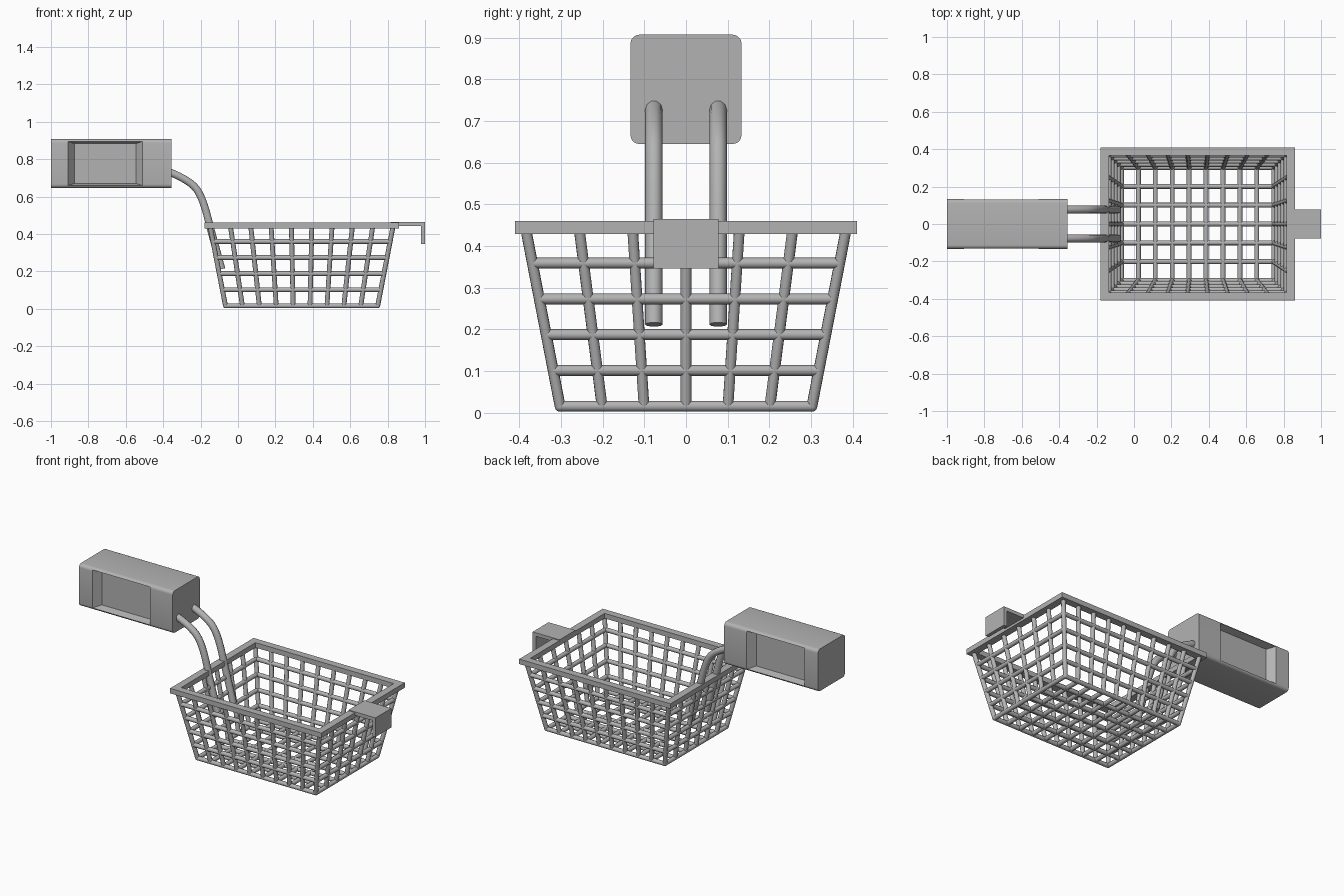
import bpy
import bmesh
from math import radians
from mathutils import Vector

cube = bpy.data.objects.get("Cube")
if cube:
    bpy.data.objects.remove(cube, do_unlink=True)

grey = bpy.data.materials.new("plain_grey")
grey.use_nodes = True
grey.diffuse_color = (0.45, 0.45, 0.45, 1)
grey.node_tree.nodes["Principled BSDF"].inputs["Base Color"].default_value = (0.45, 0.45, 0.45, 1)


def activate(obj):
    bpy.ops.object.select_all(action="DESELECT")
    obj.select_set(True)
    bpy.context.view_layer.objects.active = obj


def finish(name, bm):
    bmesh.ops.recalc_face_normals(bm, faces=bm.faces[:])
    mesh = bpy.data.meshes.new(name)
    bm.to_mesh(mesh)
    bm.free()
    mesh.materials.append(grey)
    obj = bpy.data.objects.new(name, mesh)
    bpy.context.collection.objects.link(obj)
    activate(obj)
    bpy.ops.object.shade_smooth_by_angle(angle=radians(40))
    return obj


def add_box(bm, low, high):
    low, high = Vector(low), Vector(high)
    verts = bmesh.ops.create_cube(bm, size=1)["verts"]
    for v in verts:
        v.co = (low + high) / 2 + v.co * (high - low)
    return verts


def add_bar(bm, a, b, radius):
    a, b = Vector(a), Vector(b)
    axis = b - a
    verts = bmesh.ops.create_cone(bm, cap_ends=True, segments=12, radius1=radius,
                                  radius2=radius, depth=axis.length)["verts"]
    turn = axis.to_track_quat("Z", "Y")
    for v in verts:
        v.co = turn @ v.co + (a + b) / 2


# Basket dimensions: the walls lean outward from floor to rim
CX, WIRE = 0.34, 0.013
FLOOR, TOP = 0.016, 0.445
HALF_X, HALF_Y, FLARE = 0.407, 0.302, 0.083
COLS, ROWS, LEVELS = 9, 6, 5


def basket_point(u, v, z):
    """u and v run from -1 to 1 across the basket at height z."""
    grow = FLARE * (z - FLOOR) / (TOP - FLOOR)
    return Vector((CX + u * (HALF_X + grow), v * (HALF_Y + grow), z))


us = [-1 + 2 * i / COLS for i in range(COLS + 1)]
vs = [-1 + 2 * i / ROWS for i in range(ROWS + 1)]

# Upright wires on the four walls
bm = bmesh.new()
feet = [(u, s) for u in us for s in (-1, 1)]
feet += [(s, v) for v in vs[1:-1] for s in (-1, 1)]
for u, v in feet:
    add_bar(bm, basket_point(u, v, FLOOR), basket_point(u, v, TOP), WIRE)
finish("basket_upright_wires", bm)

# Level wires around the walls
bm = bmesh.new()
corners = [(-1, -1), (1, -1), (1, 1), (-1, 1)]
for level in range(LEVELS):
    z = FLOOR + level * (TOP - FLOOR) / LEVELS
    for i in range(4):
        add_bar(bm, basket_point(*corners[i], z), basket_point(*corners[i - 1], z), WIRE)
for corner in corners:
    ball = bmesh.ops.create_uvsphere(bm, u_segments=12, v_segments=8, radius=WIRE)["verts"]
    bmesh.ops.translate(bm, verts=ball, vec=basket_point(*corner, FLOOR))
finish("basket_level_wires", bm)

# Floor grid
bm = bmesh.new()
for u in us[1:-1]:
    add_bar(bm, basket_point(u, -1, FLOOR), basket_point(u, 1, FLOOR), WIRE)
for v in vs[1:-1]:
    add_bar(bm, basket_point(-1, v, FLOOR), basket_point(1, v, FLOOR), WIRE)
finish("basket_floor_wires", bm)

# Flat rim frame
bm = bmesh.new()
rings = []
for half_x, half_y, z in ((0.52, 0.41, 0.429), (0.52, 0.41, 0.46),
                          (0.475, 0.365, 0.46), (0.475, 0.365, 0.429)):
    rings.append([bm.verts.new((CX + u * half_x, v * half_y, z)) for u, v in corners])
for k in range(4):
    a, b = rings[k - 1], rings[k]
    for i in range(4):
        bm.faces.new((a[i - 1], a[i], b[i], b[i - 1]))
finish("basket_rim", bm)

# Hanging hook: top plate and lip as one folded profile
bm = bmesh.new()
profile = [(0.815, 0.465), (1, 0.465), (1, 0.346), (0.978, 0.346), (0.978, 0.443), (0.815, 0.443)]
face = bm.faces.new([bm.verts.new((x, -0.078, z)) for x, z in profile])
ext = bmesh.ops.extrude_face_region(bm, geom=[face])["geom"]
bmesh.ops.translate(bm, vec=(0, 0.156, 0), verts=[g for g in ext if isinstance(g, bmesh.types.BMVert)])
finish("hanging_hook", bm)

# Handle rods, bent from the grip down into the basket
for side, name in ((1, "left_handle_rod"), (-1, "right_handle_rod")):
    curve = bpy.data.curves.new(name, "CURVE")
    curve.dimensions = "3D"
    curve.bevel_depth = 0.021
    curve.bevel_resolution = 3
    curve.use_fill_caps = True
    curve.resolution_u = 12
    spline = curve.splines.new("BEZIER")
    path = [((-0.39, 0.738), (-0.42, 0.747), (-0.36, 0.73)),
            ((-0.235, 0.655), (-0.275, 0.695), (-0.195, 0.615)),
            ((-0.155, 0.46), (-0.172, 0.53), (-0.137, 0.39)),
            ((-0.088, 0.212), (-0.108, 0.29), (-0.07, 0.14))]
    spline.bezier_points.add(len(path) - 1)
    for point, spots in zip(spline.bezier_points, path):
        point.handle_left_type = point.handle_right_type = "FREE"
        point.co, point.handle_left, point.handle_right = [(x, side * 0.077, z) for x, z in spots]
    rod = bpy.data.objects.new(name, curve)
    bpy.context.collection.objects.link(rod)
    activate(rod)
    bpy.ops.object.convert(target="MESH")
    rod = bpy.context.object
    rod.data.materials.clear()
    rod.data.materials.append(grey)
    bpy.ops.object.shade_smooth_by_angle(angle=radians(40))

# Grip block, rounded along its length
bm = bmesh.new()
add_box(bm, (-1, -0.133, 0.645), (-0.356, 0.133, 0.907))
long_edges = [e for e in bm.edges if abs(e.verts[0].co.x - e.verts[1].co.x) > 0.1]
bmesh.ops.bevel(bm, geom=long_edges, offset=0.021, segments=5, profile=0.5, affect="EDGES")
grip = finish("handle_grip", bm)

# Tapered finger recess cut into each side of the grip
bm = bmesh.new()
for side in (-1, 1):
    for v in add_box(bm, (-0.91, 0, 0.658), (-0.51, 1, 0.895)):
        if v.co.y < 0.5:
            v.co.x += 0.035 if v.co.x < -0.7 else -0.035
            v.co.z += 0.012 if v.co.z < 0.7 else -0.012
            v.co.y = side * 0.088
        else:
            v.co.y = side * 0.134
cutter = finish("recess_cutter", bm)
cutter.hide_render = True
cut = grip.modifiers.new("recess", "BOOLEAN")
cut.operation = "DIFFERENCE"
cut.solver = "EXACT"
cut.object = cutter
activate(grip)
bpy.ops.object.modifier_apply(modifier=cut.name)
bpy.data.objects.remove(cutter, do_unlink=True)
bpy.ops.object.shade_smooth_by_angle(angle=radians(40))
